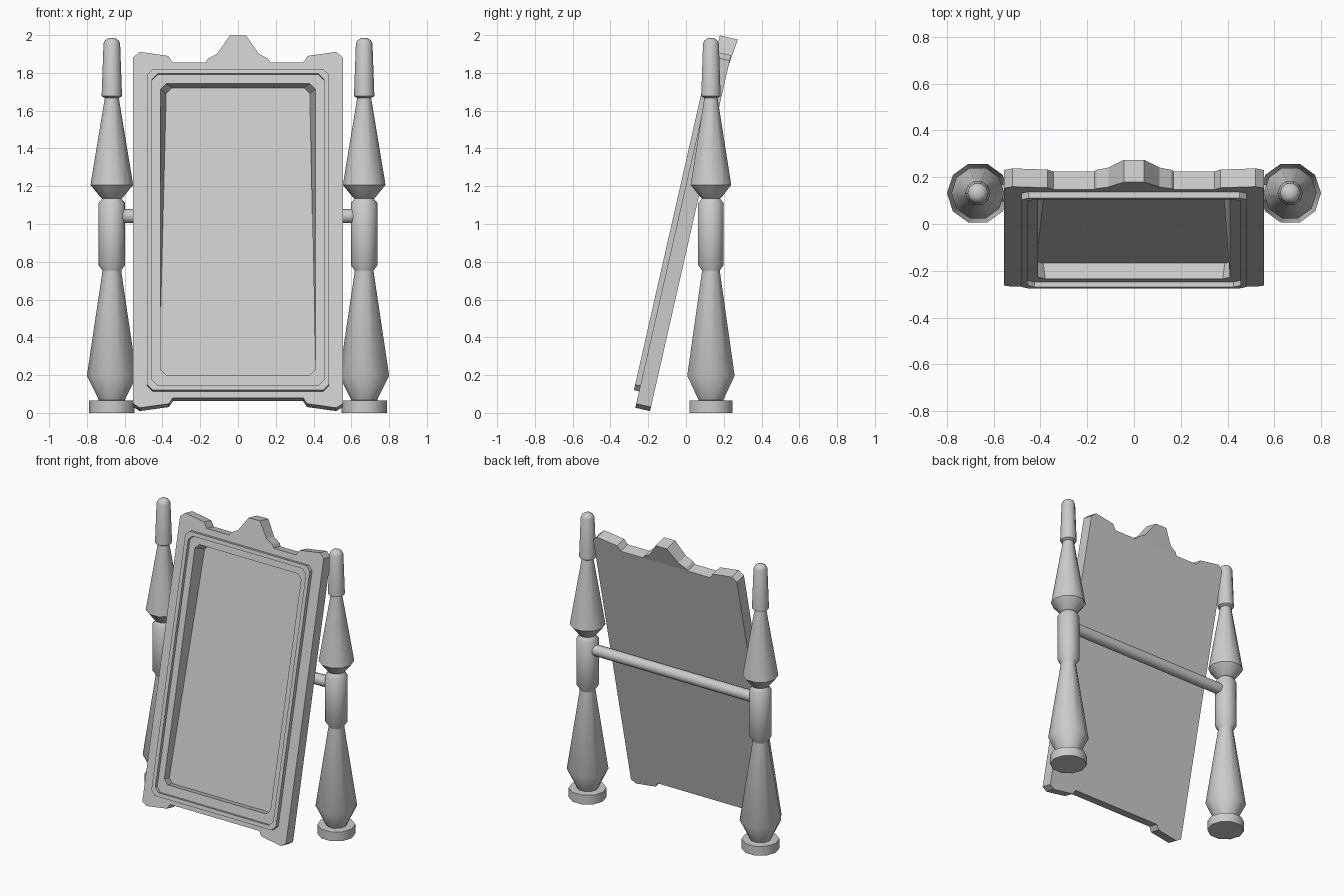
import bpy, bmesh, math

if "Cube" in bpy.data.objects:
    bpy.data.objects.remove(bpy.data.objects["Cube"])

SMOOTH = math.radians(40)


def finish(name, bm, tilt=False, smooth=False):
    bmesh.ops.recalc_face_normals(bm, faces=bm.faces[:])
    me = bpy.data.meshes.new(name)
    bm.to_mesh(me)
    bm.free()
    ob = bpy.data.objects.new(name, me)
    bpy.context.collection.objects.link(ob)
    if tilt:  # local x, depth, height -> leaning back
        ob.rotation_euler.x = math.radians(-12.8)
        ob.location.y = -0.2745
    if smooth:
        bpy.ops.object.select_all(action='DESELECT')
        ob.select_set(True)
        bpy.context.view_layer.objects.active = ob
        bpy.ops.object.shade_smooth_by_angle(angle=SMOOTH)
    return ob


def bridge(bm, a, b):
    n = len(a)
    return [bm.faces.new((a[i], a[(i + 1) % n], b[(i + 1) % n], b[i])) for i in range(n)]


def lathe(name, profile, x, y, sides=10):
    bm = bmesh.new()
    rings = [[bm.verts.new((x + r * math.cos(2 * math.pi * i / sides),
                            y + r * math.sin(2 * math.pi * i / sides), z))
              for i in range(sides)] for r, z in profile]
    for a, b in zip(rings, rings[1:]):
        bridge(bm, a, b)
    bm.faces.new(rings[0])
    bm.faces.new(rings[-1])
    return finish(name, bm, smooth=True)


# Turned posts
post = [(.12, 0), (.12, .065), (.068, .067), (.132, .197), (.05, .748),
        (.05, .755), (.071, .783), (.071, 1.11), (.05, 1.135), (.06, 1.142),
        (.113, 1.207), (.037, 1.667), (.054, 1.677), (.044, 1.955),
        (.036, 1.972), (.018, 1.984)]
for side, x in (("left", -.668), ("right", .668)):
    lathe(side + "_post", post, x, .132)

# Pivot rod between the posts
rod = lathe("pivot_rod", [(.038, -.64), (.038, .64)], 0, 0)
rod.rotation_euler.y = math.pi / 2
rod.location = (0, .132, 1.042)


# Mirror frame: shaped slab, raised bead and recessed glass
def rounded_rect(bm, xb, xt, v0, v1, w, c=.03):
    half = [(xb - c, v0), (xb, v0 + c), (xt, v1 - c), (xt - c, v1)]
    pts = half + [(-u, v) for u, v in reversed(half)]
    return [bm.verts.new((u, w, v)) for u, v in pts]


bm = bmesh.new()
half = [(.345, .082), (.365, .05), (.52, .028), (.555, .05),
        (.555, 1.93), (.52, 1.96), (.37, 1.938), (.345, 1.902)]
outline = half + [(-u, v) for u, v in reversed(half)]
front = [bm.verts.new((u, 0, v)) for u, v in outline]
back = [bm.verts.new((u, .08, v)) for u, v in outline]
bridge(bm, front, back)
bm.faces.new(back)
steps = [(.481, .481, .117, 1.861, 0), (.481, .481, .117, 1.861, -.028),
         (.455, .455, .143, 1.835, -.028), (.455, .455, .143, 1.835, -.005),
         (.41, .41, .204, 1.787, -.005), (.418, .38, .2, 1.779, .064)]
loops = [rounded_rect(bm, *s) for s in steps]
for a, b in zip(loops, loops[1:]):
    bridge(bm, a, b)
bm.faces.new(loops[-1])
edges = [bm.edges.get((l[i - 1], l[i])) for l in (front, loops[0]) for i in range(len(l))]
bmesh.ops.triangle_fill(bm, edges=edges, use_beauty=True)
finish("mirror_frame", bm, tilt=True)

# Crest on the top rail, flaring slightly to the back
bm = bmesh.new()
base = 1.902
tops = [(.17, 1.906), (.16, 1.922), (.11, 1.95), (.043, 2.049)]
cols = [(-u, v) for u, v in tops] + tops[::-1]
rings = [[bm.verts.new(p) for p in ((u, 0, base), (u, 0, v),
          (u, .08 + (v - base) * .12, v), (u, .08, base))] for u, v in cols]
for a, b in zip(rings, rings[1:]):
    bridge(bm, a, b)
bm.faces.new(rings[0])
bm.faces.new(rings[-1])
finish("crest", bm, tilt=True)
